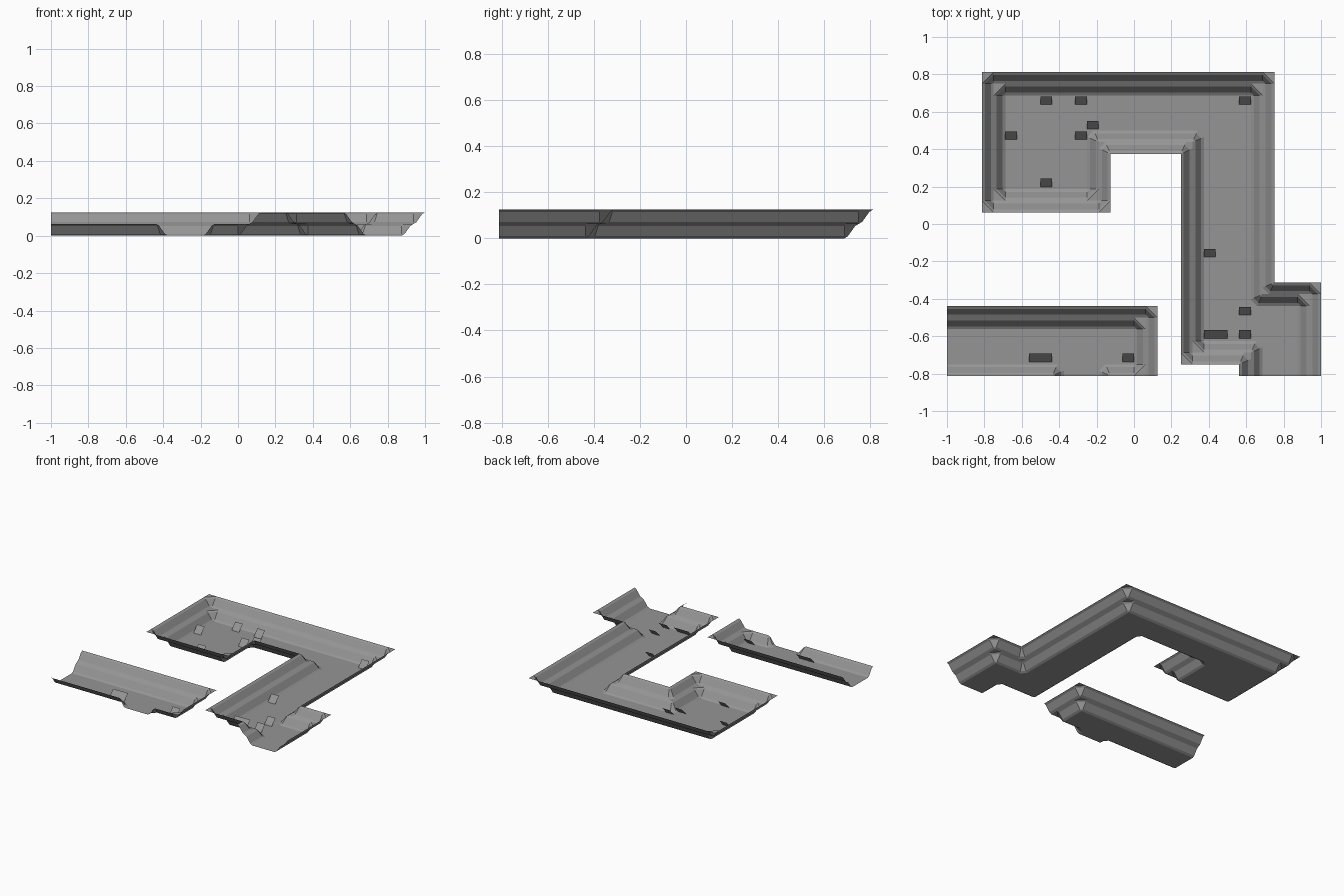
import bpy, bmesh
from mathutils import Vector

if "Cube" in bpy.data.objects:
    bpy.data.objects.remove(bpy.data.objects["Cube"])

S = 0.0625                      # grid cell: width and height of one wall tier
PROFILE = [(0, 1), (0.25, 0.85), (0.75, 0.15), (1, 0)]   # inward distance, height (in cells)

stone = bpy.data.materials.new("grey stone")
stone.diffuse_color = (0.30, 0.30, 0.30, 1)
stone.use_nodes = True
stone.node_tree.nodes["Principled BSDF"].inputs["Base Color"].default_value = stone.diffuse_color


def inward(a, b):
    """Unit direction along a-b and the inward normal (interior on the right)."""
    d = (b - a).normalized()
    return d, Vector((d.y, -d.x))


def inset(path, dist):
    """Offset an open right-angled path towards the interior."""
    out = []
    for i, p in enumerate(path):
        n = Vector((0, 0))
        if i > 0:
            n += inward(path[i - 1], p)[1]
        if i < len(path) - 1:
            n += inward(p, path[i + 1])[1]
        out.append(p + n * dist)
    return out


def face(bm, pts):
    """Add one upward-facing face, dropping repeated points."""
    clean = []
    for p in pts:
        if all((p - q).length > 1e-5 for q in clean):
            clean.append(p)
    if len(clean) < 3:
        return
    f = bm.faces.new([bm.verts.new(p) for p in clean])
    f.normal_update()
    if f.normal.z < 0:
        f.normal_flip()


def loft(bm, rows):
    for r0, r1 in zip(rows, rows[1:]):
        for j in range(len(r0) - 1):
            face(bm, [r0[j], r0[j + 1], r1[j + 1], r1[j]])


def add_tier(bm, path, z):
    """One curved wall tier with its straight runs and corner cells."""
    def p3(p, h):
        return Vector((p.x, p.y, z + h * S))

    turn = [0] * len(path)      # +1 room corner, -1 projecting corner
    for i in range(1, len(path) - 1):
        d0, n0 = inward(path[i - 1], path[i])
        d1, n1 = inward(path[i], path[i + 1])
        turn[i] = 1 if d1.dot(n0) > 0 else -1
        c, u, v = path[i], n0 * S, n1 * S
        if turn[i] > 0:         # flat ledge triangle and slope narrowing to a point
            face(bm, [p3(c, 1), p3(c + u, 1), p3(c + v, 1)])
            loft(bm, [[p3(c + u + v * t, h), p3(c + u * t + v, h)] for t, h in PROFILE])
        else:                   # slope fanning out around the corner
            fan = ((1, 0), (1, 0.45), (0.45, 1), (0, 1))
            loft(bm, [[p3(c + (u * a + v * b) * t, h) for a, b in fan] for t, h in PROFILE])
            face(bm, [p3(c + u + v * 0.45, 0), p3(c + u + v, 0), p3(c + u * 0.45 + v, 0)])
    for i in range(len(path) - 1):
        a, b = path[i], path[i + 1]
        d, n = inward(a, b)
        if (b - a).length < 0.01:
            continue
        a = a + d * (S if turn[i] > 0 else 0)
        b = b - d * (S if turn[i + 1] > 0 else 0)
        if (b - a).dot(d) > 1e-4:
            loft(bm, [[p3(a + n * t * S, h), p3(b + n * t * S, h)] for t, h in PROFILE])


def finish(bm, name):
    bmesh.ops.remove_doubles(bm, verts=bm.verts, dist=0.0005)
    me = bpy.data.meshes.new(name)
    bm.to_mesh(me)
    bm.free()
    me.materials.append(stone)
    ob = bpy.data.objects.new(name, me)
    bpy.context.collection.objects.link(ob)


def walls(name, tiers):
    bm = bmesh.new()
    for path, z in tiers:
        add_tier(bm, path, z)
    finish(bm, name)


def floor(name, outline):
    bm = bmesh.new()
    face(bm, [Vector((p.x, max(p.y, -0.8125), 0)) for p in outline])
    bmesh.ops.triangulate(bm, faces=bm.faces[:])
    finish(bm, name)


def pts(*xy):
    return [Vector(p) for p in xy]


# Winding corridor: two tiers of wall around a sunken floor
corridor = pts((.5625, -.8125), (.5625, -.75), (.25, -.75), (.25, .375), (-.125, .375),
               (-.125, .0625), (-.8125, .0625), (-.8125, .8125), (.75, .8125),
               (.75, -.3125), (1, -.3125), (1, -.8125))
walls("corridor_walls", [(corridor, S), (inset(corridor, S), 0)])
floor("corridor_floor", inset(corridor, 2 * S))

# Side trench: upper tier on two sides, lower tier returns along the front with a gap
upper = pts((-1, -.4375), (.125, -.4375), (.125, -.8125))
lower = pts((-1, -.5), (.0625, -.5), (.0625, -.8125), (-.125, -.8125), (-.125, -.8135))
return_wall = pts((-.4375, -.8135), (-.4375, -.8125), (-1, -.8125))
walls("trench_walls", [(upper, S), (lower, 0), (return_wall, 0)])
floor("trench_floor", inset(lower, S) + inset(return_wall, S))

# Small tilted slabs scattered on the floor: x, y, width in cells
SLABS = [(-.469, .66, 1), (-.283, .66, 1), (.593, .66, 1), (-.658, .473, 1), (-.283, .473, 1),
         (-.22, .53, 1), (-.469, .22, 1), (.405, -.155, 1), (.593, -.465, 1), (.593, -.59, 1),
         (.437, -.59, 2), (-.5, -.715, 2), (-.03, -.715, 1)]
bm = bmesh.new()
for x, y, w in SLABS:
    hw, hd = w * S / 2, 0.022
    face(bm, [Vector((x - hw, y - hd, 0.002)), Vector((x + hw, y - hd, 0.002)),
              Vector((x + hw, y + hd, 0.05)), Vector((x - hw, y + hd, 0.05))])
finish(bm, "floor_slabs")
